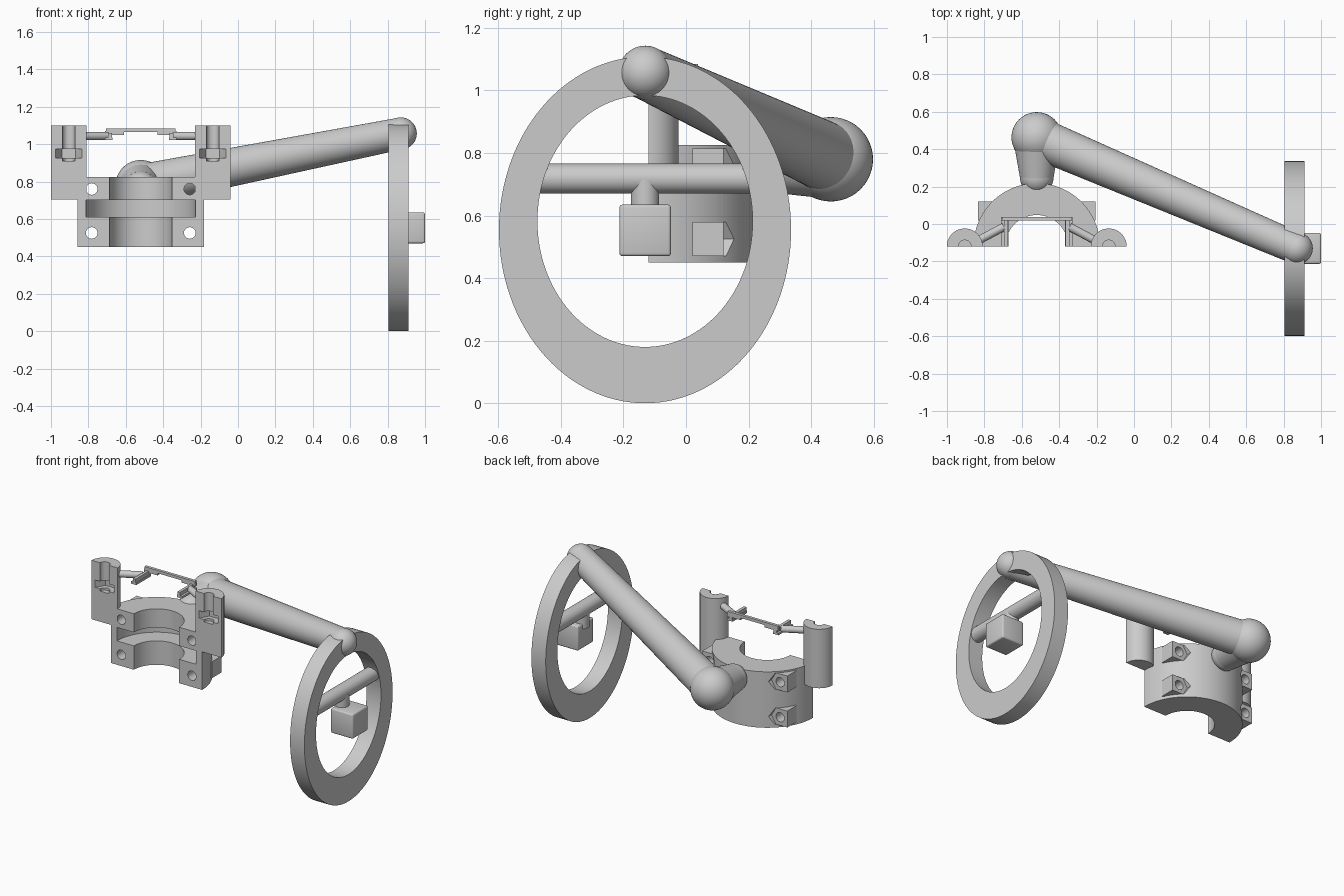
import bpy, bmesh, math
from mathutils import Vector, Matrix

old = bpy.data.objects.get("Cube")
if old:
    bpy.data.objects.remove(old, do_unlink=True)

grey = bpy.data.materials.new("plain_grey")
grey.use_nodes = True
tone = (0.6, 0.6, 0.6, 1)
grey.diffuse_color = tone
grey.node_tree.nodes["Principled BSDF"].inputs["Base Color"].default_value = tone

parts = []


def add(name, bm):
    mesh = bpy.data.meshes.new(name)
    bm.to_mesh(mesh)
    bm.free()
    mesh.materials.append(grey)
    ob = bpy.data.objects.new(name, mesh)
    bpy.context.collection.objects.link(ob)
    parts.append(ob)
    return ob


def rod(name, a, b, r1, r2=None, n=64, roll=0.0):
    """Cylinder or cone running from point a to point b."""
    a, b = Vector(a), Vector(b)
    bm = bmesh.new()
    bmesh.ops.create_cone(bm, cap_ends=True, segments=n, radius1=r1,
                          radius2=r1 if r2 is None else r2, depth=(b - a).length,
                          matrix=Matrix.Rotation(roll, 4, "Z"))
    ob = add(name, bm)
    ob.location = (a + b) / 2
    ob.rotation_mode = "QUATERNION"
    ob.rotation_quaternion = (b - a).to_track_quat("Z", "Y")
    return ob


def ball(name, c, r):
    bm = bmesh.new()
    bmesh.ops.create_uvsphere(bm, u_segments=48, v_segments=24, radius=r)
    ob = add(name, bm)
    ob.location = c
    return ob


def box(name, lo, hi, bevel=0.0):
    lo, hi = Vector(lo), Vector(hi)
    bm = bmesh.new()
    bmesh.ops.create_cube(bm, size=1)
    bmesh.ops.scale(bm, vec=hi - lo, verts=bm.verts)
    if bevel:
        bmesh.ops.bevel(bm, geom=bm.edges[:], offset=bevel, segments=3,
                        profile=0.5, affect="EDGES")
    ob = add(name, bm)
    ob.location = (lo + hi) / 2
    return ob


def cut(target, *cutters):
    bpy.context.view_layer.objects.active = target
    for c in cutters:
        c.hide_render = True
        mod = target.modifiers.new("cut", "BOOLEAN")
        mod.operation = "DIFFERENCE"
        mod.solver = "EXACT"
        mod.object = c
        bpy.ops.object.modifier_apply(modifier=mod.name)
        parts.remove(c)
        bpy.data.objects.remove(c, do_unlink=True)


CX, FRONT = -0.52, -0.12    # clamp axis and its flat front plane
SIDES = (-1, 1)

# Half-round clamp with bore, inner groove, bolt holes and nut pockets
clamp = rod("clamp_body", (CX, FRONT, 0.45), (CX, FRONT, 0.825), 0.338, n=128)
cut(clamp,
    box("front_cutter", (-2, -1, 0), (1, FRONT, 2)),
    rod("bore_cutter", (CX, FRONT, 0.3), (CX, FRONT, 1), 0.168, n=96),
    rod("groove_cutter", (CX, FRONT, 0.61), (CX, FRONT, 0.70), 0.293, n=96))
for s in SIDES:
    for z in (0.525, 0.76):
        x = CX + s * 0.262
        edges = sorted((CX + s * 0.2, CX + s * 0.315))
        boss = box("nut_boss", (edges[0], 0.02, z - 0.055), (edges[1], 0.12, z + 0.055))
        for body in (clamp, boss):
            cut(body, rod("hole_cutter", (x, -0.5, z), (x, 0.6, z), 0.031, n=32))
        cut(clamp, rod("pocket_cutter", (x, 0.12, z), (x, 0.5, z), 0.063,
                       n=6, roll=math.pi / 2))

# Split posts either side, each with a screw channel and nut slot
for s in SIDES:
    x = CX + s * 0.385
    post = rod("side_post", (x, FRONT, 0.705), (x, FRONT, 1.1), 0.096)
    cut(post,
        box("front_cutter", (-2, -1, 0), (1, FRONT, 2)),
        rod("channel_cutter", (x, FRONT, 0.91), (x, FRONT, 1.3), 0.034, n=32),
        rod("slot_cutter", (x, FRONT, 0.925), (x, FRONT, 0.975), 0.07,
            n=6, roll=math.pi / 2))

    # Pin and angled rail that carry the cross strip
    rod("support_pin", (x - s * 0.06, -0.095, 1.043),
        (CX + s * 0.175, -0.015, 1.043), 0.022, n=32)

    def side_box(name, near, far, y0, y1, z0, z1):
        xs = sorted((CX + s * near, CX + s * far))
        box(name, (xs[0], y0, z0), (xs[1], y1, z1))
    side_box("rail_flange", 0.15, 0.19, FRONT, 0.035, 1.022, 1.036)
    side_box("rail_web", 0.155, 0.175, FRONT, 0.035, 1.022, 1.06)
    side_box("rail_corner", 0.09, 0.19, 0.018, 0.038, 1.05, 1.07)
box("cross_strip", (CX - 0.187, 0.018, 1.065), (CX + 0.187, 0.038, 1.084))

# Tapered arm: short link, elbow, long tube and end ball
elbow, tip, root = (CX, 0.463, 0.78), (0.87, -0.13, 1.057), (CX, 0.25, 0.765)
ball("elbow_ball", elbow, 0.135)
ball("tip_ball", tip, 0.086)
ball("link_end", root, 0.09)
rod("short_link", elbow, root, 0.128, 0.09)
rod("long_arm", elbow, tip, 0.112, 0.085)

# Oval hoop
HY = -0.131
hoop = rod("oval_hoop", (0.805, HY, 0.554), (0.911, HY, 0.554), 1, n=128)
hoop.scale = (0.467, 0.554, 1)
opening = rod("opening_cutter", (0.7, HY, 0.582), (1.0, HY, 0.582), 1, n=128)
opening.scale = (0.344, 0.402, 1)
cut(hoop, opening)

# Crossbar with hanging block
rod("hoop_crossbar", (0.858, -0.5, 0.718), (0.858, 0.24, 0.718), 0.048)
rod("block_stem", (0.862, HY, 0.6), (0.862, HY, 0.715), 0.045)
box("hanging_block", (0.835, -0.213, 0.47), (1.0, -0.048, 0.635), bevel=0.01)

# Smooth the curved surfaces, keep the edges crisp
bpy.ops.object.select_all(action="DESELECT")
for ob in parts:
    ob.select_set(True)
bpy.context.view_layer.objects.active = clamp
bpy.ops.object.shade_smooth_by_angle(angle=math.radians(30))
